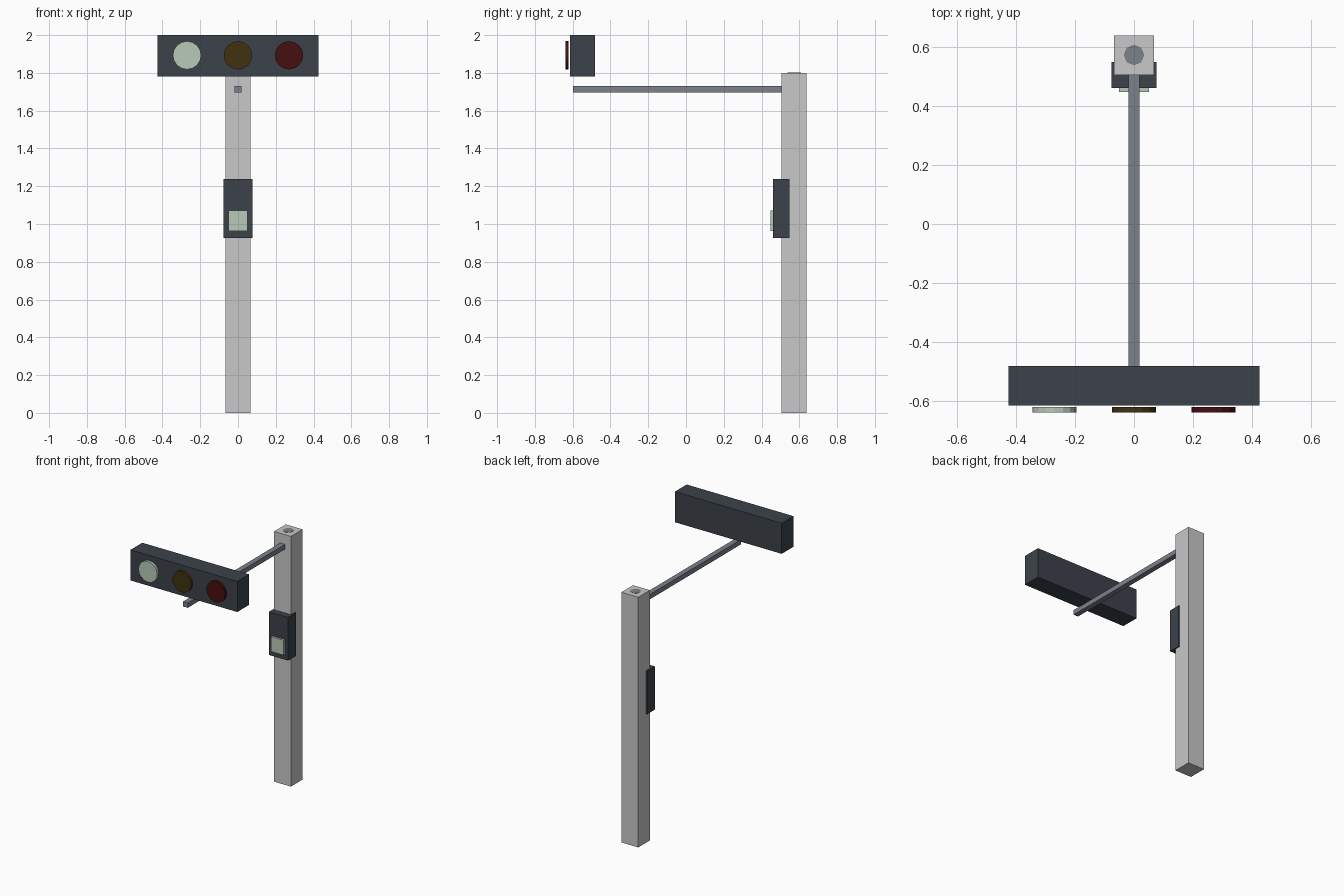
import bpy
import bmesh
from math import pi
from mathutils import Matrix, Vector

cube = bpy.data.objects.get("Cube")
if cube:
    bpy.data.objects.remove(cube, do_unlink=True)


def material(name, rgb):
    mat = bpy.data.materials.new(name)
    mat.use_nodes = True
    color = (*rgb, 1.0)
    mat.diffuse_color = color
    mat.node_tree.nodes["Principled BSDF"].inputs["Base Color"].default_value = color
    return mat


concrete = material("light_grey", (0.58, 0.58, 0.58))
housing = material("dark_slate", (0.045, 0.055, 0.069))
steel = material("steel_grey", (0.20, 0.22, 0.26))
green = material("pale_green", (0.48, 0.59, 0.48))
amber = material("dark_amber", (0.051, 0.032, 0.005))
red = material("dark_red", (0.061, 0.0045, 0.005))


def finish(name, bm, mat):
    mesh = bpy.data.meshes.new(name)
    bm.to_mesh(mesh)
    bm.free()
    mesh.materials.append(mat)
    obj = bpy.data.objects.new(name, mesh)
    bpy.context.scene.collection.objects.link(obj)
    return obj


def box(name, low, high, mat):
    low, high = Vector(low), Vector(high)
    bm = bmesh.new()
    bmesh.ops.create_cube(bm, size=1, matrix=Matrix.Translation((low + high) / 2)
                          @ Matrix.Diagonal((*(high - low), 1)))
    return finish(name, bm, mat)


def cylinder(name, center, radius, depth, sides, mat, turn=0.0):
    bm = bmesh.new()
    bmesh.ops.create_cone(bm, cap_ends=True, segments=sides, radius1=radius,
                          radius2=radius, depth=depth,
                          matrix=Matrix.Translation(center) @ Matrix.Rotation(turn, 4, "X"))
    return finish(name, bm, mat)


# Post with a steel core showing at both ends
box("post", (-0.067, 0.506, 0), (0.067, 0.639, 1.8), concrete)
cylinder("post_core", (0, 0.573, 0.901), 0.035, 1.801, 8, steel)

# Arm reaching forward below the signal head
box("arm", (-0.019, -0.598, 1.695), (0.019, 0.573, 1.73), steel)

# Signal head and its three lenses
box("signal_head", (-0.425, -0.615, 1.78), (0.425, -0.481, 2.0), housing)
for name, x, mat in (("green_lens", -0.27, green),
                     ("amber_lens", 0, amber),
                     ("red_lens", 0.27, red)):
    cylinder(name, (x, -0.63, 1.893), 0.075, 0.018, 16, mat, pi / 2)

# Pedestrian signal on the post
box("pedestrian_box", (-0.076, 0.461, 0.926), (0.076, 0.549, 1.237), housing)
box("pedestrian_light", (-0.051, 0.447, 0.963), (0.051, 0.465, 1.071), green)
